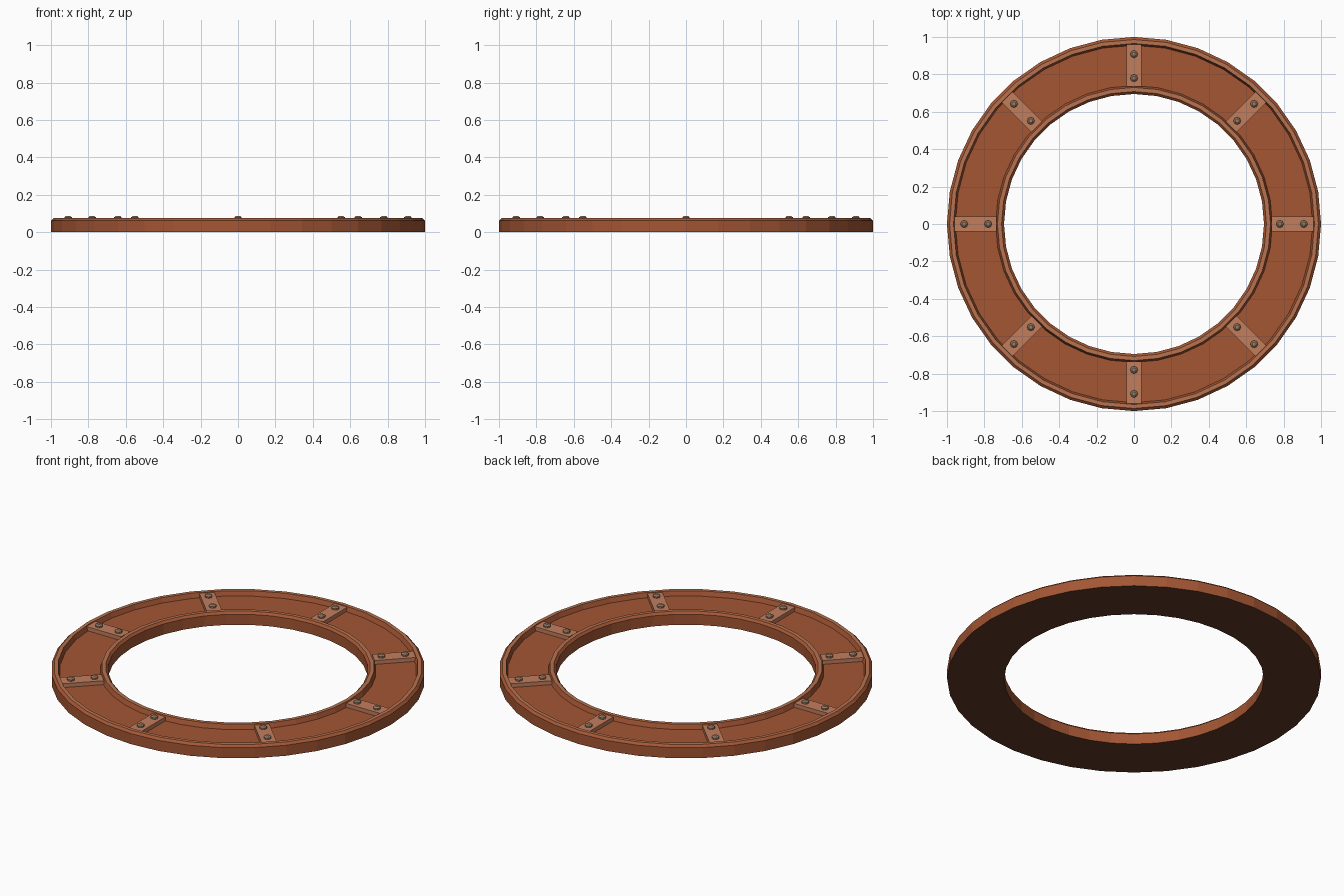
import bpy, bmesh, math
from mathutils import Matrix

cube = bpy.data.objects.get("Cube")
if cube:
    bpy.data.objects.remove(cube, do_unlink=True)


def material(name, rgb):
    m = bpy.data.materials.new(name)
    m.use_nodes = True
    m.diffuse_color = (*rgb, 1)
    m.node_tree.nodes["Principled BSDF"].inputs["Base Color"].default_value = (*rgb, 1)
    return m


BROWN = material("red brown", (0.37, 0.093, 0.034))
RIM = material("copper", (0.48, 0.17, 0.08))
STRAP = material("light copper", (0.54, 0.21, 0.11))
BOLT = material("dull bronze", (0.32, 0.21, 0.13))
DARK = material("dark brown", (0.12, 0.042, 0.018))


def finish(name, bm, mats):
    bmesh.ops.recalc_face_normals(bm, faces=bm.faces)
    mesh = bpy.data.meshes.new(name)
    bm.to_mesh(mesh)
    bm.free()
    for m in mats:
        mesh.materials.append(m)
    ob = bpy.data.objects.new(name, mesh)
    bpy.context.collection.objects.link(ob)
    return ob


# Ring body: closed cross-section (radius, height) swept around z
SIDES = 36
FLOOR, TOP = 0.048, 0.075
profile = [(0.695, 0), (1, 0), (1, 0.062), (0.986, TOP), (0.965, TOP), (0.955, FLOOR),
           (0.74, FLOOR), (0.73, TOP), (0.708, TOP), (0.695, 0.062)]
# Dark underside, copper rim tops, brown elsewhere
band_colour = {0: 2, 3: 1, 7: 1}
bm = bmesh.new()
loops = []
for i in range(SIDES):
    a = math.tau * i / SIDES
    loops.append([bm.verts.new((r * math.cos(a), r * math.sin(a), z)) for r, z in profile])
for i in range(SIDES):
    here, after = loops[i], loops[(i + 1) % SIDES]
    for j in range(len(profile)):
        k = (j + 1) % len(profile)
        face = bm.faces.new((here[j], after[j], after[k], here[k]))
        face.material_index = band_colour.get(j, 0)
finish("ring_body", bm, [BROWN, RIM, DARK])

# Eight straps across the channel, each with two bolts
STRAP_TOP, BOLT_TOP = 0.071, 0.087
for n in range(8):
    turn = Matrix.Rotation(math.tau * n / 8, 4, "Z")
    bm = bmesh.new()
    bmesh.ops.create_cube(bm, size=1)
    low = FLOOR - 0.005
    bm.transform(turn @ Matrix.Translation((0.848, 0, (low + STRAP_TOP) / 2))
                 @ Matrix.Diagonal((0.226, 0.082, STRAP_TOP - low, 1)))
    finish(f"strap_{n + 1}", bm, [STRAP])

    for label, radius in (("inner", 0.78), ("outer", 0.908)):
        bm = bmesh.new()
        # Domed head: straight skirt with a tapered cap
        for r1, r2, z0, z1 in ((0.02, 0.02, STRAP_TOP - 0.003, 0.08),
                               (0.02, 0.011, 0.08, BOLT_TOP)):
            bmesh.ops.create_cone(bm, cap_ends=True, segments=8, radius1=r1, radius2=r2,
                                  depth=z1 - z0,
                                  matrix=turn @ Matrix.Translation((radius, 0, (z0 + z1) / 2)))
        finish(f"{label}_bolt_{n + 1}", bm, [BOLT])
